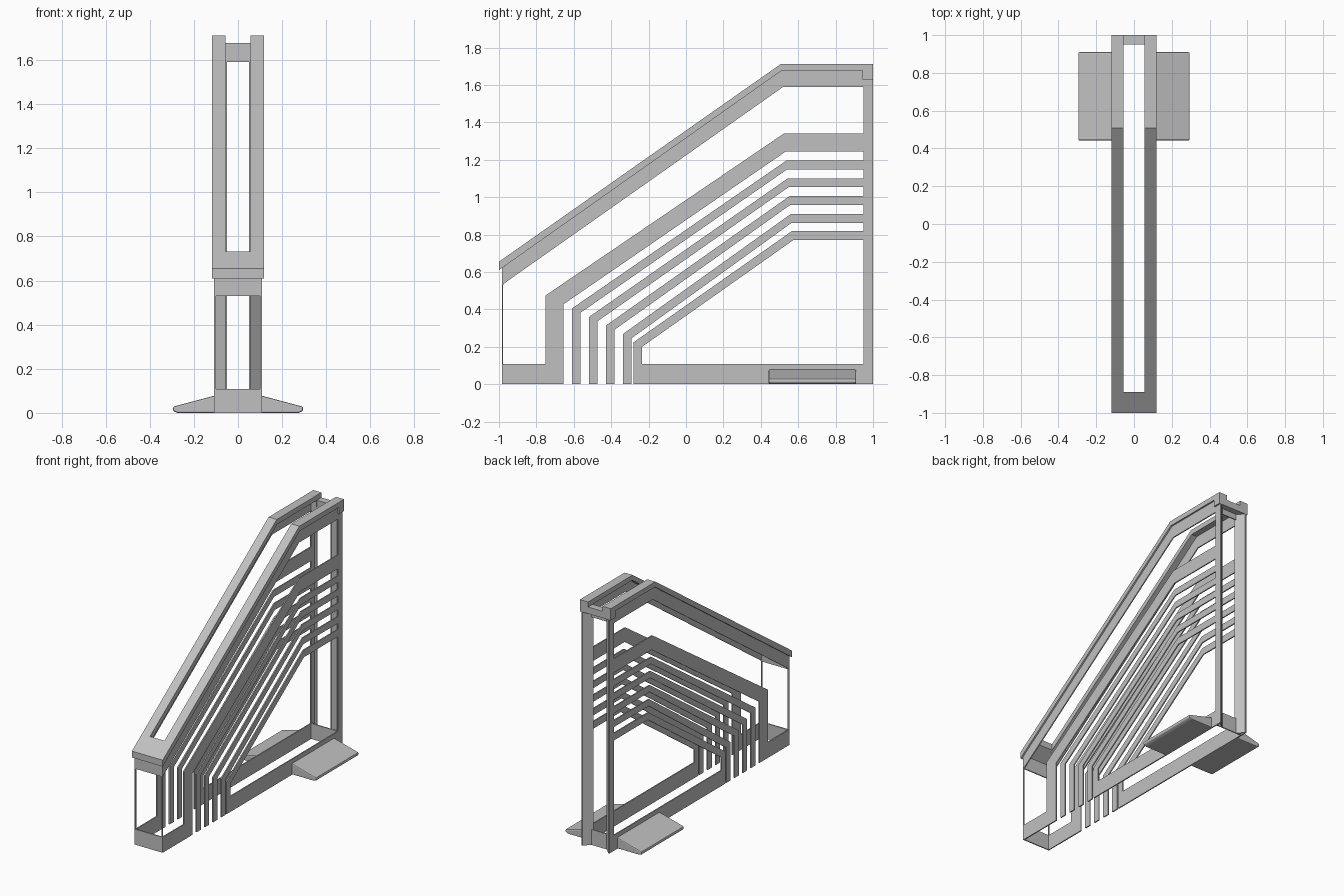
import bpy, bmesh
from mathutils import Vector

if "Cube" in bpy.data.objects:
    bpy.data.objects.remove(bpy.data.objects["Cube"])

grey = bpy.data.materials.new("light_grey")
grey.diffuse_color = (0.53, 0.53, 0.53, 1)
grey.use_nodes = True
grey.node_tree.nodes["Principled BSDF"].inputs["Base Color"].default_value = grey.diffuse_color


def prism(name, pts, axis, a, b, mirror=False, bevel=0):
    """Extrude a 2D outline along an axis from a to b (x: yz, y: xz, z: xy)."""
    place = {"x": lambda p, d: (d, p[0], p[1]),
             "y": lambda p, d: (p[0], d, p[1]),
             "z": lambda p, d: (p[0], p[1], d)}[axis]
    bm = bmesh.new()
    face = bm.faces.new([bm.verts.new(place(p, a)) for p in pts])
    ext = bmesh.ops.extrude_face_region(bm, geom=[face])
    verts = [v for v in ext["geom"] if isinstance(v, bmesh.types.BMVert)]
    bmesh.ops.translate(bm, verts=verts, vec=Vector(place((0, 0), b - a)))
    bmesh.ops.recalc_face_normals(bm, faces=bm.faces)
    me = bpy.data.meshes.new(name)
    bm.to_mesh(me)
    bm.free()
    me.materials.append(grey)
    ob = bpy.data.objects.new(name, me)
    bpy.context.collection.objects.link(ob)
    if bevel:
        mod = ob.modifiers.new("bevel", "BEVEL")
        mod.width, mod.segments = bevel, 2
        mod.limit_method = "ANGLE"
    if mirror:
        mod = ob.modifiers.new("mirror", "MIRROR")
        mod.use_bisect_axis[0] = False
    return ob


def rect(a, b, c, d):
    return [(a, c), (b, c), (b, d), (a, d)]


W0, W1 = 0.100, 0.108      # side sheet, inner and outer face
BACK, FRONT = 0.95, -0.985

# Side sheets: band under the cap, base strips, thin front corner
prism("upper_band", [(FRONT, 0.62), (0.51, 1.69), (BACK, 1.69), (BACK, 1.59),
                     (0.52, 1.59), (FRONT, 0.53)], "x", W0, W1, True)
prism("base_strip_front", rect(FRONT, -0.75, 0, 0.108), "x", W0, W1, True)
prism("base_strip_rear", rect(-0.28, BACK, 0, 0.108), "x", W0, W1, True)
prism("front_corner", rect(FRONT, FRONT + 0.006, 0.1, 0.56), "x", W0, W1, True)


# Bent ribs: vertical leg, slope, then level run to the rear post
def bend(y, top, foot):
    t = (1.34 - top) / 0.57
    return [(y, foot), (y, 0.475 - 0.275 * t), (0.523 + 0.05 * t, top), (BACK, top)]


def rib(name, y0, top0, y1, top1, foot=0.0):
    prism(name, bend(y0, top0, foot) + bend(y1, top1, foot)[::-1], "x", W0, W1, True)


rib("outer_rib", -0.75, 1.34, -0.70, 1.29)
for i in range(5):
    y, top = -0.70 + 0.0905 * i, 1.29 - 0.095 * i
    rib(f"rib_{i + 1}", y, top, y + 0.046, top - 0.047)
rib("inner_rib", -0.28, 0.82, -0.235, 0.77)

# Front and back walls of the shell
for part, z0, z1 in (("lower", 0, 0.108), ("upper", 0.53, 0.63)):
    prism(f"front_wall_{part}", rect(-W1, W1, z0, z1), "y", FRONT, FRONT + 0.008)
prism("back_wall_lower", rect(-W0, W0, 0, 0.108), "y", BACK, BACK + 0.008)
prism("back_wall_upper", rect(-W0, W0, 1.59, 1.65), "y", BACK, BACK + 0.008)

# Rear posts: side strip with a diagonal sheet behind it
prism("post_side", rect(BACK, 1.0, 0, 1.64), "x", W0, W1, True)
prism("post_diagonal", [(0.05, 0.95), (0.057, 0.95), (W1, 0.995), (W1, 1.0), (0.102, 1.0)],
      "z", 0, 1.64, True)

# Cap: two rails, joined at the front and by a lowered bar at the back
prism("cap_rail", [(-1, 0.61), (-1, 0.655), (0.507, 1.712), (1, 1.712), (1, 1.63),
                   (0.945, 1.63), (0.945, 1.677), (0.512, 1.677)], "x", 0.056, 0.119, True)
prism("cap_front", [(-1, 0.61), (-1, 0.655), (-0.89, 0.732), (-0.89, 0.688)],
      "x", -0.056, 0.056)
prism("cap_back_bar", rect(0.95, 1.0, 1.63, 1.677), "x", -0.056, 0.056)

# Sloping stabiliser feet
prism("foot", [(W0, 0), (0.275, 0), (0.295, 0.008), (0.295, 0.028), (W0, 0.08)],
      "y", 0.442, 0.91, True, bevel=0.007)
